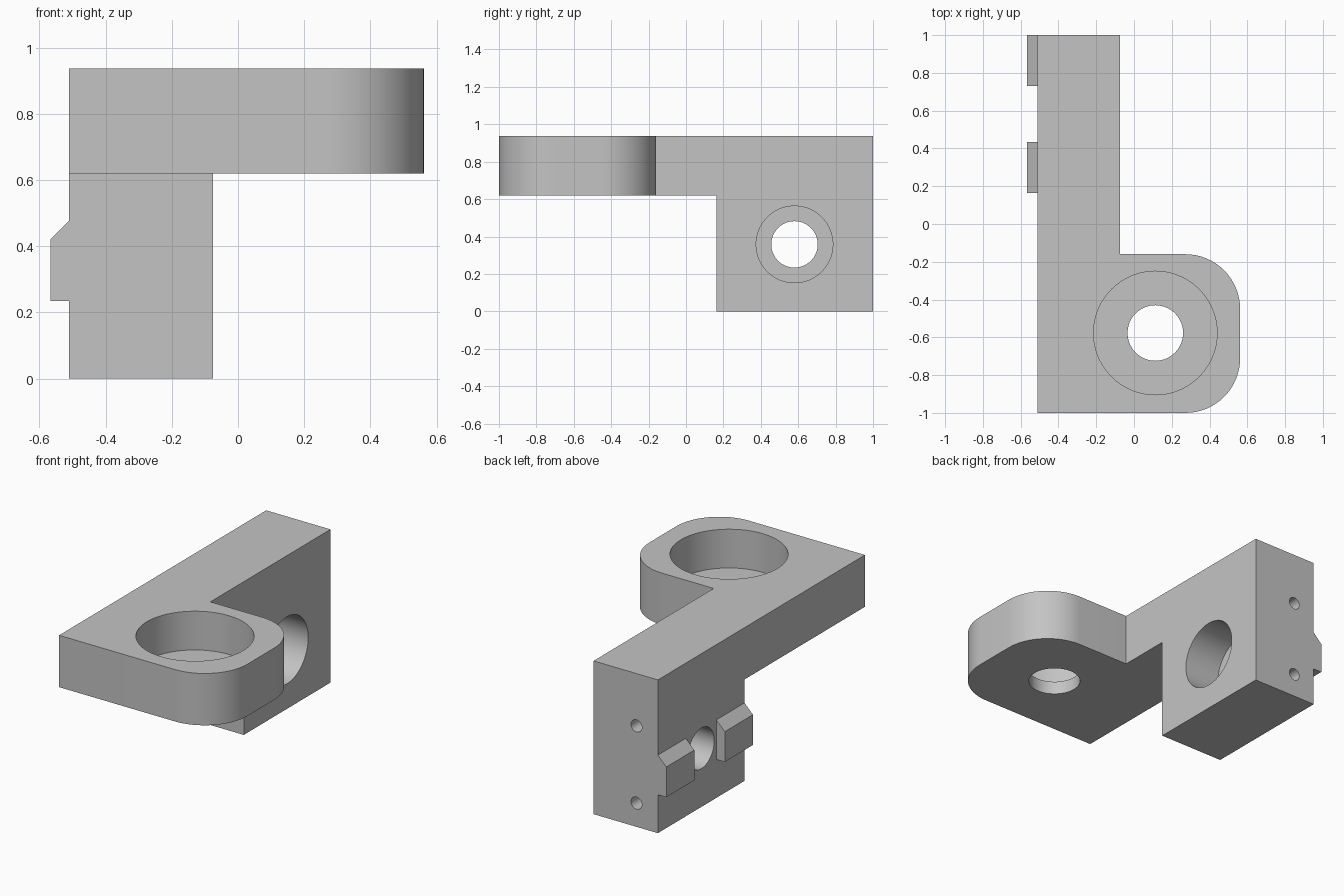
import bpy
import bmesh
from math import pi, radians, sin, cos
from mathutils import Vector

cube = bpy.data.objects.get("Cube")
if cube:
    bpy.data.objects.remove(cube, do_unlink=True)

# Single plain grey for the whole bracket
grey = bpy.data.materials.new("machined grey")
grey.use_nodes = True
grey.diffuse_color = (0.55, 0.55, 0.55, 1)
grey.node_tree.nodes["Principled BSDF"].inputs["Base Color"].default_value = (0.55, 0.55, 0.55, 1)

# Main dimensions
BACK, INNER, OUTER = -0.51, -0.075, 0.562     # x of wall back, wall face, pad end
PAD_Y, BLOCK_Y = -0.16, 0.163                 # y where pad ends, block begins
ARM_Z, TOP = 0.62, 0.937                      # underside of the arm, top
ROUND = 0.29                                  # pad corner radius
PAD_HOLE = (0.113, -0.577)                    # x, y
WALL_HOLE = (0.58, 0.358)                     # y, z


def add_object(name, bm):
    bmesh.ops.recalc_face_normals(bm, faces=bm.faces)
    mesh = bpy.data.meshes.new(name)
    bm.to_mesh(mesh)
    bm.free()
    mesh.materials.append(grey)
    obj = bpy.data.objects.new(name, mesh)
    bpy.context.collection.objects.link(obj)
    return obj


def extrude(bm, face, offset):
    made = bmesh.ops.extrude_face_region(bm, geom=[face])["geom"]
    verts = [v for v in made if isinstance(v, bmesh.types.BMVert)]
    bmesh.ops.translate(bm, verts=verts, vec=offset)


def arc(cx, cy, start, steps=16):
    angles = [radians(start + 90 * i / steps) for i in range(steps + 1)]
    return [(cx + ROUND * cos(a), cy + ROUND * sin(a)) for a in angles]


def drill(obj, start, end, radius, sides=64):
    """Cut a round hole between two points."""
    start, end = Vector(start), Vector(end)
    axis = end - start
    bpy.ops.mesh.primitive_cylinder_add(
        vertices=sides, radius=radius, depth=axis.length, location=(start + end) / 2,
        rotation=axis.to_track_quat('Z', 'Y').to_euler())
    cutter = bpy.context.object
    cutter.name = "hole_cutter"
    cutter.hide_render = True
    cutter.data.materials.append(grey)
    mod = obj.modifiers.new("hole", 'BOOLEAN')
    mod.operation, mod.solver, mod.object = 'DIFFERENCE', 'EXACT', cutter
    bpy.context.view_layer.objects.active = obj
    bpy.ops.object.modifier_apply(modifier=mod.name)
    bpy.data.objects.remove(cutter, do_unlink=True)


# Bracket body: L-shaped arm with rounded pad, block drawn down at the rear
outline = [(BACK, -1)]
outline += arc(OUTER - ROUND, -1 + ROUND, -90)
outline += arc(OUTER - ROUND, PAD_Y - ROUND, 0)
outline += [(INNER, PAD_Y), (INNER, BLOCK_Y), (INNER, 1), (BACK, 1), (BACK, BLOCK_Y)]
bm = bmesh.new()
verts = [bm.verts.new((x, y, ARM_Z)) for x, y in outline]
extrude(bm, bm.faces.new(verts), (0, 0, TOP - ARM_Z))
bm.normal_update()
bottom = min(bm.faces, key=lambda f: f.calc_center_median().z)
loop = {(round(v.co.x, 3), round(v.co.y, 3)): v for v in bottom.verts}
bmesh.utils.face_split(bottom, loop[(INNER, BLOCK_Y)], loop[(BACK, BLOCK_Y)])
low = [f for f in bm.faces if all(abs(v.co.z - ARM_Z) < 1e-5 for v in f.verts)]
block = max(low, key=lambda f: f.calc_center_median().y)
made = bmesh.ops.extrude_discrete_faces(bm, faces=[block])["faces"][0]
rim = list(made.verts)
bm.faces.remove(made)
bmesh.ops.remove_doubles(bm, verts=bm.verts, dist=1e-5)
edges = [e for e in bm.edges if e.is_boundary]
made = bmesh.ops.extrude_edge_only(bm, edges=edges)["geom"]
rim = [v for v in made if isinstance(v, bmesh.types.BMVert)]
bmesh.ops.translate(bm, verts=rim, vec=(0, 0, -ARM_Z))
bmesh.ops.holes_fill(bm, edges=[e for e in bm.edges if e.is_boundary])
bmesh.ops.dissolve_limit(bm, angle_limit=0.005, verts=bm.verts, edges=bm.edges)
body = add_object("bracket_body", bm)

# Counterbored hole in the pad
drill(body, (*PAD_HOLE, 0.7), (*PAD_HOLE, 1.2), 0.327, 96)
drill(body, (*PAD_HOLE, 0.4), (*PAD_HOLE, 0.8), 0.147)

# Counterbored hole through the block
drill(body, (-0.315, *WALL_HOLE), (0.2, *WALL_HOLE), 0.205, 96)
drill(body, (-0.8, *WALL_HOLE), (-0.2, *WALL_HOLE), 0.124)

# Two small blind holes in the rear face
for z in (0.145, 0.617):
    drill(body, (-0.365, 0.7, z), (-0.365, 1.2, z), 0.037, 32)

bpy.ops.object.select_all(action='DESELECT')
body.select_set(True)
bpy.context.view_layer.objects.active = body
bpy.ops.object.shade_smooth_by_angle(angle=radians(30))

# Two chamfered locating tabs on the back of the block
profile = [(BACK, 0.235), (-0.567, 0.235), (-0.567, 0.42), (BACK, 0.477)]
for name, y0, y1 in (("front_tab", BLOCK_Y, 0.435), ("rear_tab", 0.73, 1.0)):
    bm = bmesh.new()
    face = bm.faces.new([bm.verts.new((x, y0, z)) for x, z in profile])
    extrude(bm, face, (0, y1 - y0, 0))
    add_object(name, bm)
